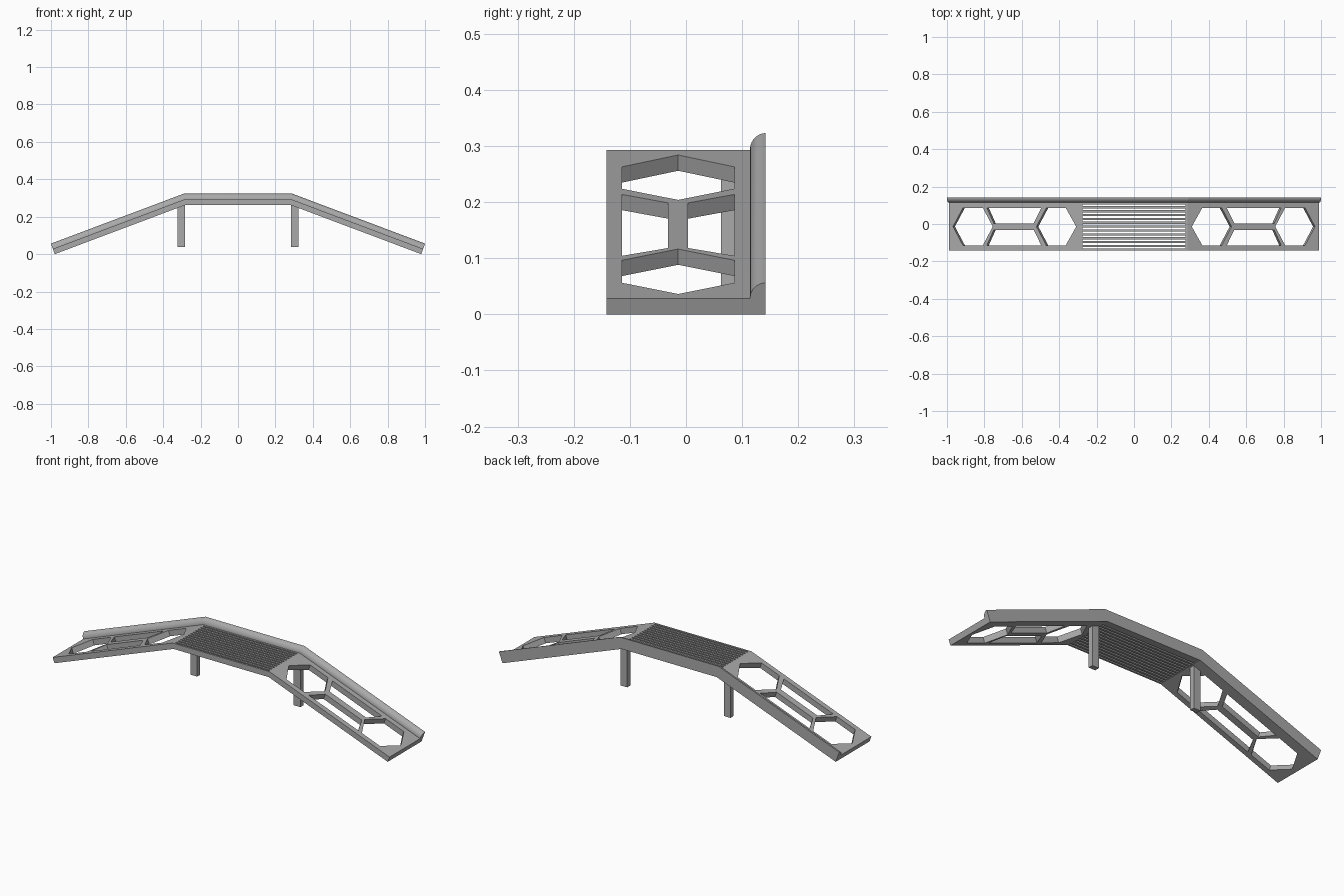
import bpy, bmesh, math
from mathutils import Vector

cube = bpy.data.objects.get("Cube")
if cube:
    bpy.data.objects.remove(cube, do_unlink=True)

# Main dimensions
KNEE, TOP_Z = 0.285, 0.293
END_X, END_Z = 0.99, 0.028
THICK, RAIL_H = 0.03, 0.03
FRONT, BACK, RAIL_Y = -0.142, 0.142, 0.114
MID_Y = (FRONT + RAIL_Y) / 2
SLOPE = math.atan2(TOP_Z - END_Z, END_X - KNEE)
NORMAL = Vector((math.sin(SLOPE), 0, math.cos(SLOPE)))

grey = bpy.data.materials.new("plain grey")
grey.use_nodes = True
colour = (0.4, 0.4, 0.4, 1)
grey.diffuse_color = colour
grey.node_tree.nodes["Principled BSDF"].inputs["Base Color"].default_value = colour


def make_object(name, bm):
    bmesh.ops.recalc_face_normals(bm, faces=bm.faces)
    mesh = bpy.data.meshes.new(name)
    bm.to_mesh(mesh)
    bm.free()
    obj = bpy.data.objects.new(name, mesh)
    mesh.materials.append(grey)
    bpy.context.collection.objects.link(obj)
    return obj


def loft(bm, rings):
    """Join matching rings of points into a capped solid."""
    rows = [[bm.verts.new(p) for p in ring] for ring in rings]
    for a, b in zip(rows, rows[1:]):
        for i in range(len(a)):
            j = (i + 1) % len(a)
            bm.faces.new((a[i], a[j], b[j], b[i]))
    bm.faces.new(rows[0])
    bm.faces.new(rows[-1])


def box(bm, x0, x1, y0, y1, z0, z1):
    ring = [(x0, y0), (x1, y0), (x1, y1), (x0, y1)]
    loft(bm, [[(x, y, z) for x, y in ring] for z in (z0, z1)])


def station(side, at_end, section):
    """Cross-section at a knee (mitred) or at a ramp end (square to the ramp)."""
    ring = []
    for y, h in section:
        if at_end:
            x, z = END_X + h * NORMAL.x, END_Z + h * NORMAL.z
        else:
            x, z = KNEE + h * math.tan(SLOPE / 2), TOP_Z + h
        ring.append((side * x, y, z))
    return ring


# Deck with a quarter-round rail along its back edge
section = [(FRONT, 0), (FRONT, -THICK), (BACK, -THICK)]
for i in range(11):
    a = math.pi / 2 * i / 10
    section.append((BACK - (BACK - RAIL_Y) * math.sin(a), RAIL_H * math.cos(a)))
bm = bmesh.new()
loft(bm, [station(-1, True, section), station(-1, False, section),
          station(1, False, section), station(1, True, section)])
deck = make_object("deck_with_rail", bm)

# Ramp openings: x along the top face, y from the deck centre line
HALF, RIB = 0.1, 0.018


def hexagon(tip0, side0, side1, tip1):
    return [(tip0, 0), (side0, HALF), (side1, HALF),
            (tip1, 0), (side1, -HALF), (side0, -HALF)]


openings = [hexagon(0.309, 0.365, 0.469, 0.522), hexagon(0.755, 0.808, 0.915, 0.968)]
for s in (-1, 1):
    openings.append([(0.496, s * HALF), (0.787, s * HALF), (0.75, s * RIB), (0.536, s * RIB)])

bm = bmesh.new()
for side in (-1, 1):
    for outline in openings:
        rings = []
        for h in (-0.06, 0.02):
            ring = []
            for x, y in outline:
                z = TOP_Z - (x - KNEE) * math.tan(SLOPE)
                p = Vector((x, MID_Y + y, z)) + NORMAL * h
                ring.append((side * p.x, p.y, p.z))
            rings.append(ring)
        loft(bm, rings)

# Long slots between the slats of the flat middle
SLOTS, GAP = 12, 0.009
pitch = (RAIL_Y - FRONT) / (SLOTS + 0.4)
for i in range(SLOTS):
    y = FRONT + pitch * (i + 0.7)
    box(bm, -0.275, 0.275, y - GAP / 2, y + GAP / 2, TOP_Z - 0.06, TOP_Z + 0.03)
cutter = make_object("opening_cutter", bm)
cutter.hide_render = True

cut = deck.modifiers.new("openings", "BOOLEAN")
cut.operation, cut.solver, cut.object = "DIFFERENCE", "EXACT", cutter
bpy.ops.object.select_all(action="DESELECT")
bpy.context.view_layer.objects.active = deck
deck.select_set(True)
bpy.ops.object.modifier_apply(modifier=cut.name)
bpy.data.objects.remove(cutter, do_unlink=True)
bpy.ops.object.shade_smooth_by_angle(angle=math.radians(15))

# Support legs under the knees
for side, name in ((-1, "right_leg"), (1, "left_leg")):
    bm = bmesh.new()
    box(bm, side * 0.284, side * 0.323, 0.062, 0.088, 0.037, 0.268)
    make_object(name, bm)
